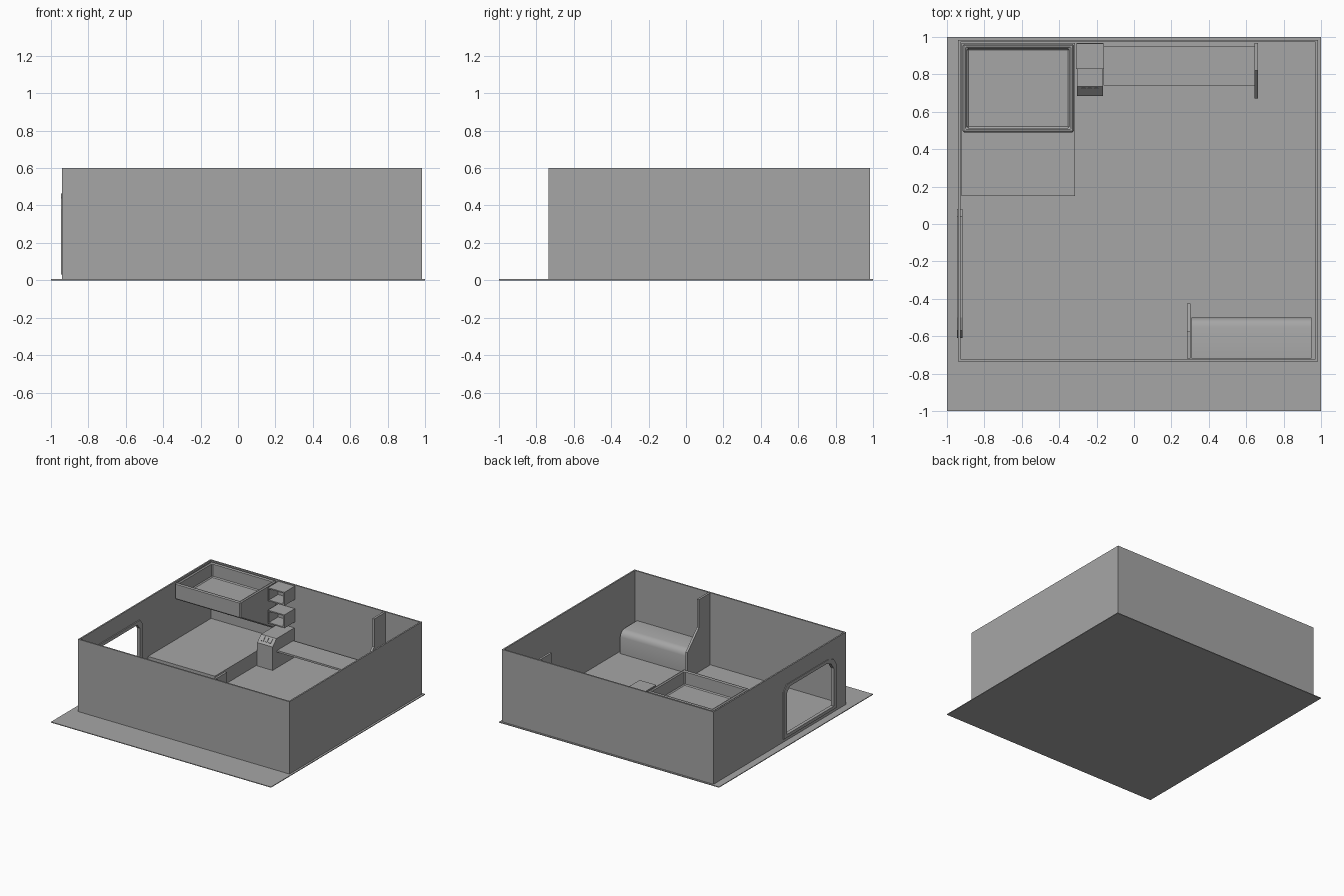
import bpy, bmesh
from mathutils import Vector

cube = bpy.data.objects.get("Cube")
if cube:
    bpy.data.objects.remove(cube)

grey = bpy.data.materials.new("plain_grey")
grey.use_nodes = True
colour = (0.38, 0.38, 0.38, 1)
grey.diffuse_color = colour
grey.node_tree.nodes["Principled BSDF"].inputs["Base Color"].default_value = colour


def finish(name, bm):
    bmesh.ops.recalc_face_normals(bm, faces=bm.faces)
    mesh = bpy.data.meshes.new(name)
    bm.to_mesh(mesh)
    bm.free()
    mesh.materials.append(grey)
    obj = bpy.data.objects.new(name, mesh)
    bpy.context.collection.objects.link(obj)
    return obj


def prism(name, profile, x0, x1, hollow=None, wall=0.0, depth=0.0):
    """Extrude a (y, z) profile along x; optionally sink the face pointing along hollow."""
    bm = bmesh.new()
    face = bm.faces.new([bm.verts.new((x0, y, z)) for y, z in profile])
    ext = bmesh.ops.extrude_face_region(bm, geom=[face])
    moved = [g for g in ext["geom"] if isinstance(g, bmesh.types.BMVert)]
    bmesh.ops.translate(bm, verts=moved, vec=(x1 - x0, 0, 0))
    bmesh.ops.recalc_face_normals(bm, faces=bm.faces)
    if hollow:
        way = Vector(hollow)
        bm.normal_update()
        target = max(bm.faces, key=lambda f: f.normal.dot(way))
        bmesh.ops.inset_region(bm, faces=[target], thickness=wall)
        inner = bmesh.ops.extrude_face_region(bm, geom=[target])
        bmesh.ops.delete(bm, geom=[target], context='FACES_ONLY')
        verts = [g for g in inner["geom"] if isinstance(g, bmesh.types.BMVert)]
        bmesh.ops.translate(bm, verts=verts, vec=-way * depth)
    return finish(name, bm)


def box(name, x0, x1, y0, y1, z0, z1, **kw):
    return prism(name, [(y0, z0), (y1, z0), (y1, z1), (y0, z1)], x0, x1, **kw)


def bevel(obj, width, segments=1):
    mod = obj.modifiers.new("soft_edges", 'BEVEL')
    mod.width, mod.segments, mod.limit_method = width, segments, 'ANGLE'


UP, FRONT = (0, 0, 1), (0, -1, 0)

# Ground slab and open-topped room shell
box("ground_slab", -1, 1, -1, 1, 0, 0.006)
room = box("room_walls", -0.94, 0.983, -0.735, 0.985, 0, 0.6,
           hollow=UP, wall=0.017, depth=0.592)

# Side opening with a raised frame
opening = [(-0.61, 0.03), (0.08, 0.03), (0.08, 0.42), (0.04, 0.465),
           (-0.5, 0.465), (-0.57, 0.44), (-0.61, 0.38)]


def shrink(points, s):
    return [(-0.265 + (y + 0.265) * s, 0.247 + (z - 0.247) * s) for y, z in points]


cutter = prism("opening_cutter", shrink(opening, 0.88), -1.0, -0.88)
cutter.hide_render = True
cutter.hide_viewport = True
frame = prism("opening_frame", opening, -0.946, -0.918)
for target in (room, frame):
    mod = target.modifiers.new("opening", 'BOOLEAN')
    mod.operation, mod.object, mod.solver = 'DIFFERENCE', cutter, 'EXACT'

# Low platform in the back corner, with a wedge-shaped tub above it
box("platform", -0.923, -0.315, 0.15, 0.968, 0, 0.125)
tub = prism("hanging_tub", [(0.49, 0.47), (0.962, 0.2), (0.962, 0.6), (0.49, 0.6)],
            -0.917, -0.322, hollow=UP, wall=0.033, depth=0.115)
bevel(tub, 0.008)

# Cabinet with a sloping control face and two open cubbies above
prism("cabinet", [(0.685, 0.006), (0.968, 0.006), (0.968, 0.25), (0.735, 0.25),
                  (0.7, 0.215), (0.685, 0.2)], -0.305, -0.165)
for i in range(3):
    x = -0.28 + i * 0.034
    prism("control_button", [(0.703, 0.212), (0.73, 0.239), (0.725, 0.246), (0.698, 0.219)],
          x, x + 0.02)
for name, z in (("lower_cubby", 0.3), ("upper_cubby", 0.485)):
    box(name, -0.31, -0.16, 0.83, 0.966, z, z + 0.11, hollow=FRONT, wall=0.014, depth=0.12)

# Thin wall bench beside the cabinet
box("wall_bench", -0.163, 0.646, 0.74, 0.95, 0.137, 0.152)

# Padded seat with a rounded front edge
seat = prism("padded_seat", [(-0.719, 0.006), (-0.5, 0.006), (-0.5, 0.145), (-0.507, 0.168),
                             (-0.524, 0.187), (-0.55, 0.195), (-0.719, 0.195)], 0.307, 0.948)
bpy.context.view_layer.objects.active = seat
seat.select_set(True)
bpy.ops.object.shade_smooth_by_angle(angle=0.7)
seat.select_set(False)

# Stepped dividers at the seat and the bench: (depth from wall, height)
step = [(0, 0.006), (0, 0.6), (0.145, 0.6), (0.145, 0.37), (0.295, 0.22), (0.295, 0.006)]
prism("seat_divider", [(-0.719 + d, z) for d, z in step], 0.284, 0.302)
prism("bench_divider", [(0.967 - d, z) for d, z in step], 0.645, 0.663)
